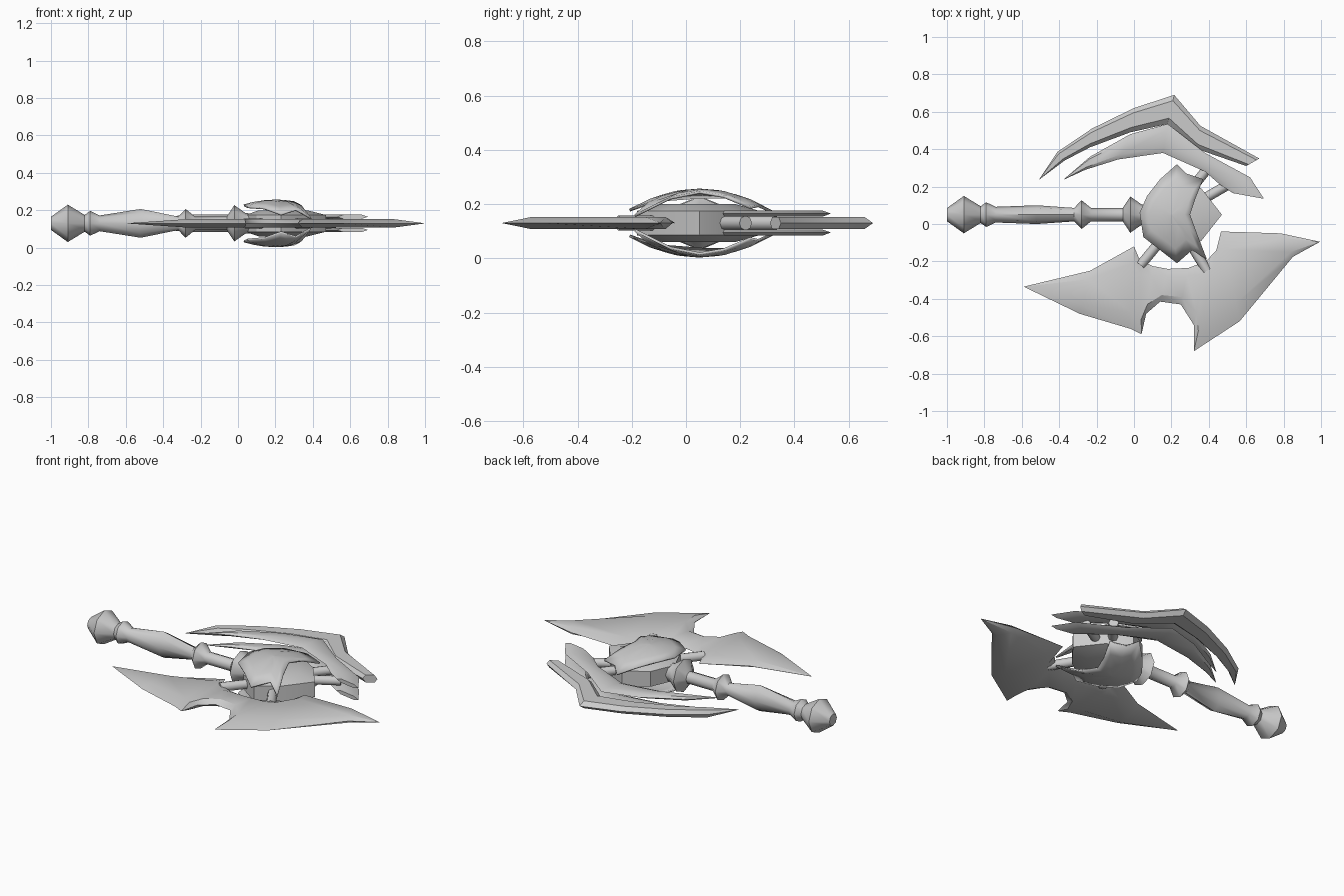
import bpy, bmesh, math
from mathutils import Vector

cube = bpy.data.objects.get("Cube")
if cube:
    bpy.data.objects.remove(cube)

steel = bpy.data.materials.new("grey_steel")
steel.use_nodes = True
steel.diffuse_color = (0.6, 0.6, 0.6, 1)
steel.node_tree.nodes["Principled BSDF"].inputs["Base Color"].default_value = (0.6, 0.6, 0.6, 1)

MID = 0.13      # height of the weapon's middle plane
AXIS = 0.05     # y of the handle axis


def finish(name, bm, angle=35):
    bmesh.ops.remove_doubles(bm, verts=bm.verts, dist=0.0005)
    bmesh.ops.recalc_face_normals(bm, faces=bm.faces)
    me = bpy.data.meshes.new(name)
    bm.to_mesh(me)
    bm.free()
    me.materials.append(steel)
    ob = bpy.data.objects.new(name, me)
    bpy.context.collection.objects.link(ob)
    bpy.ops.object.select_all(action='DESELECT')
    ob.select_set(True)
    bpy.context.view_layer.objects.active = ob
    bpy.ops.object.shade_smooth_by_angle(angle=math.radians(angle))
    return ob


def loft(bm, rings, capped=True):
    """Skin a list of closed rings of points."""
    vs = [[bm.verts.new(p) for p in ring] for ring in rings]
    n = len(vs[0])
    for a, b in zip(vs, vs[1:]):
        for i in range(n):
            j = (i + 1) % n
            bm.faces.new((a[i], a[j], b[j], b[i]))
    if capped:
        bm.faces.new(vs[0])
        bm.faces.new(vs[-1])


def blade(name, stations, z, half):
    """Flat blade with sharp bevelled rims: stations pair an inner and outer edge point."""
    bm = bmesh.new()
    rings = []
    for inner, outer in stations:
        a, b = Vector((*inner, z)), Vector((*outer, z))
        h = Vector((0, 0, half if (a - b).length > 0.01 else 0.001))
        p, q = a.lerp(b, 0.2), a.lerp(b, 0.8)
        rings.append([a, p + h, q + h, b, q - h, p - h])
    loft(bm, rings)
    return finish(name, bm, 30)


# Handle: turned profile along x (x, radius, width factor)
profile = [(-1, .035, 1), (-.91, .1, 1), (-.82, .045, 1), (-.79, .066, 1), (-.74, .042, 1),
           (-.52, .077, .65), (-.32, .036, 1), (-.28, .077, 1), (-.23, .036, 1),
           (-.06, .036, 1), (-.02, .097, 1), (.04, .055, 1), (.1, .05, 1)]
bm = bmesh.new()
loft(bm, [[(x, AXIS + r * w * math.cos(t * math.tau / 8), MID + r * math.sin(t * math.tau / 8))
           for t in range(8)] for x, r, w in profile])
finish("handle", bm, 50)

# Core: faceted drum with chamfered rims
core = [(.47, .05), (.36, .19), (.23, .27), (.1, .19), (.04, .05), (.1, -.09), (.23, -.18), (.36, -.09)]
bm = bmesh.new()
loft(bm, [[(.22 + (x - .22) * s, AXIS + (y - AXIS) * s, MID + dz) for x, y in core]
          for dz, s in ((-.07, .6), (-.045, 1), (.045, 1), (.07, .6))])
finish("core", bm, 25)

# Domed shells with a ragged edge, above and below the core
edge = [(.03, .06), (.07, .15), (.14, .24), (.23, .32), (.28, .27), (.37, .24), (.33, .14), (.3, .05),
        (.34, -.06), (.39, -.19), (.31, -.14), (.23, -.21), (.14, -.14), (.05, -.07)]
for name, side in (("upper_shell", 1), ("lower_shell", -1)):
    bm = bmesh.new()

    def dome(s):
        ring = []
        for x, y in edge:
            dx, dy = (x - .2) * s, (y - AXIS) * s
            ring.append((.2 + dx, AXIS + dy, MID + side * (.127 - .9 * dx * dx - 1.1 * dy * dy)))
        return ring
    loft(bm, [dome(s) for s in (.02, .35, .7, 1)], capped=False)
    bmesh.ops.contextual_create(bm, geom=[e for e in bm.edges if e.is_boundary and
                                          (e.verts[0].co.xy - Vector((.2, AXIS))).length < .02])
    ob = finish(name, bm, 40)
    mod = ob.modifiers.new("thickness", 'SOLIDIFY')
    mod.thickness = 0.01
    mod.offset = -1

# Struts joining the core to the blades
for name, start, end in (("front_right_strut", (.2, -.02), (.035, -.22)),
                         ("front_left_strut", (.25, -.02), (.39, -.25)),
                         ("back_outer_strut", (.22, .08), (.42, .33)),
                         ("back_inner_strut", (.28, .08), (.52, .22))):
    a, b = Vector((*start, MID)), Vector((*end, MID))
    d = (b - a).normalized()
    n = Vector((-d.y, d.x, 0))
    bm = bmesh.new()
    loft(bm, [[p + .027 * (n * math.cos(t * math.tau / 8) + Vector((0, 0, math.sin(t * math.tau / 8))))
               for t in range(8)] for p in (a, b)])
    finish(name, bm, 50)

# Broad front axe blade
blade("front_blade", [((-.59, -.335), (-.59, -.335)), ((-.235, -.25), (-.29, -.48)),
                      ((0, -.12), (-.02, -.56)), ((.03, -.19), (.04, -.59)),
                      ((.1, -.225), (.065, -.48)), ((.18, -.24), (.14, -.415)),
                      ((.29, -.235), (.25, -.43)), ((.385, -.2), (.32, -.54)),
                      ((.44, -.14), (.32, -.68)), ((.465, -.04), (.565, -.52)),
                      ((.785, -.05), (.85, -.175)), ((.995, -.095), (.995, -.095))], MID, .022)

# Swept outer back blade
blade("back_outer_blade", [((-.51, .235), (-.51, .235)), ((-.37, .34), (-.41, .385)),
                           ((-.235, .41), (-.225, .51)), ((-.02, .49), (0, .62)),
                           ((.18, .535), (.215, .69)), ((.34, .4), (.355, .525)),
                           ((.6, .31), (.67, .35))], MID, .022)

# Pair of inner back blades, one above and one below the outer one
for name, side in (("upper_inner_blade", 1), ("lower_inner_blade", -1)):
    blade(name, [((-.38, .235), (-.38, .235)), ((-.26, .29), (-.235, .36)),
                 ((-.085, .345), (-.02, .48)), ((.155, .38), (.18, .535)),
                 ((.38, .28), (.38, .38)), ((.46, .21), (.62, .25)),
                 ((.53, .165), (.695, .135))], MID + side * .035, .011)
